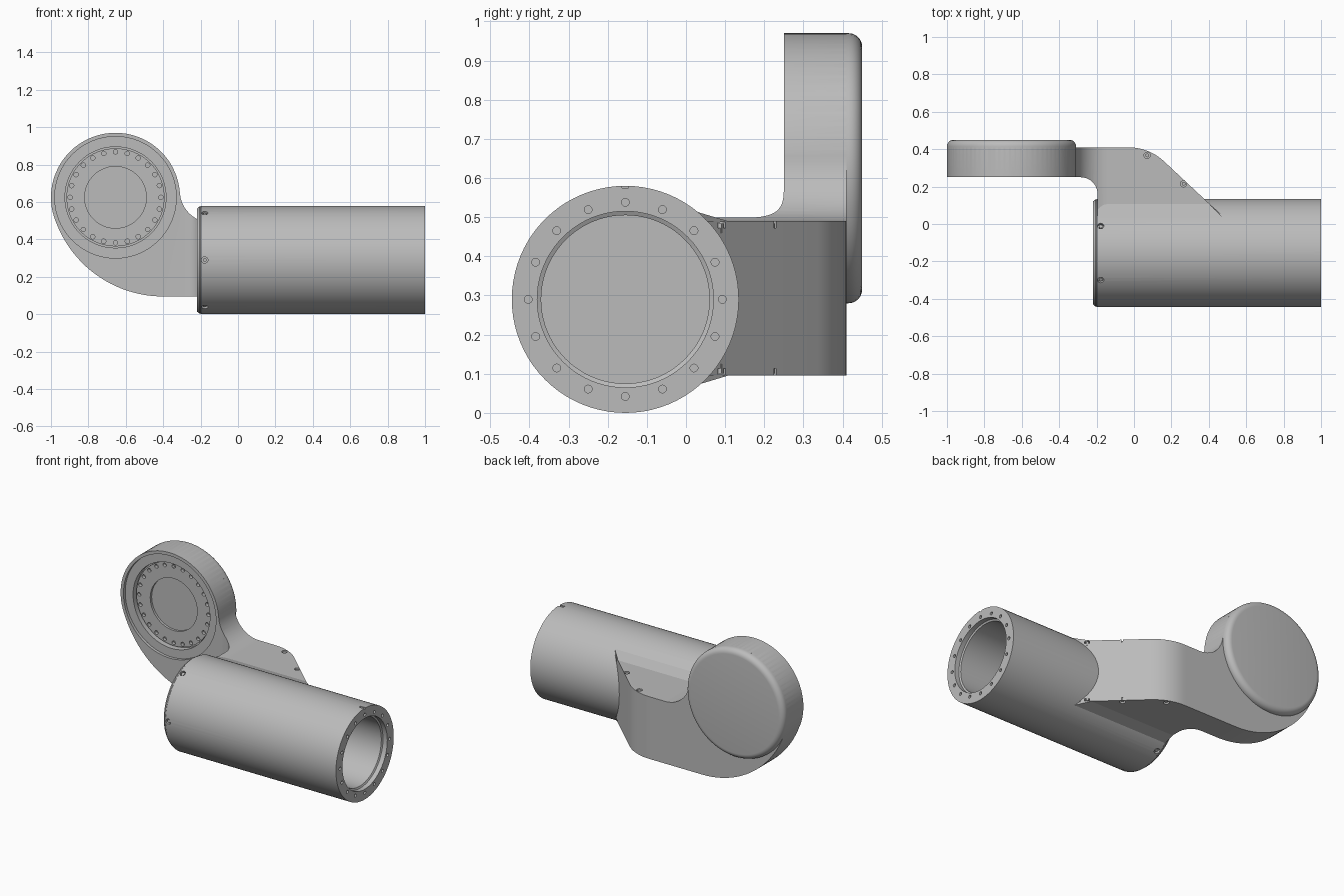
import bpy, bmesh
from math import sin, cos, pi, radians
from mathutils import Vector, Matrix

if "Cube" in bpy.data.objects:
    bpy.data.objects.remove(bpy.data.objects["Cube"])

grey = bpy.data.materials.new("satin_grey")
grey.use_nodes = True
grey.diffuse_color = (0.5, 0.5, 0.5, 1)
grey.node_tree.nodes["Principled BSDF"].inputs["Base Color"].default_value = (0.5, 0.5, 0.5, 1)

TUBE = Vector((0, -0.155, 0.29))     # tube axis runs along x
HUB = Vector((-0.655, 0, 0.625))     # hub axis runs along y
TUBE_R, HUB_R = 0.29, 0.345
BOTTOM, TOP = 0.095, 0.49            # flat faces of the arm
X, Y, Z = Vector((1, 0, 0)), Vector((0, 1, 0)), Vector((0, 0, 1))


def finish(name, bm):
    bmesh.ops.recalc_face_normals(bm, faces=bm.faces)
    mesh = bpy.data.meshes.new(name)
    bm.to_mesh(mesh)
    bm.free()
    mesh.materials.append(grey)
    ob = bpy.data.objects.new(name, mesh)
    bpy.context.collection.objects.link(ob)
    return ob


def activate(ob):
    bpy.ops.object.select_all(action='DESELECT')
    ob.select_set(True)
    bpy.context.view_layer.objects.active = ob


def boolean(ob, tool, operation):
    mod = ob.modifiers.new("cut", 'BOOLEAN')
    mod.object, mod.operation, mod.solver = tool, operation, 'EXACT'
    activate(ob)
    bpy.ops.object.modifier_apply(modifier=mod.name)
    bpy.data.objects.remove(tool)


def smooth(ob):
    activate(ob)
    bpy.ops.object.shade_smooth_by_angle(angle=radians(28))


def lathe(name, profile, axis, side, centre, steps=72):
    """Revolve (radius, along) points about an axis."""
    bm = bmesh.new()
    verts = [bm.verts.new(centre + side * r + axis * a) for r, a in profile]
    edges = [bm.edges.new(pair) for pair in zip(verts, verts[1:])]
    bmesh.ops.spin(bm, geom=verts + edges, cent=centre, axis=axis,
                   angle=2 * pi, steps=steps, use_duplicate=False)
    bmesh.ops.remove_doubles(bm, verts=bm.verts, dist=0.0005)
    return finish(name, bm)


def prism(name, points, start, end, place):
    """Extrude a 2D outline; place(u, v, w) gives the 3D point."""
    bm = bmesh.new()
    a = [bm.verts.new(place(u, v, start)) for u, v in points]
    b = [bm.verts.new(place(u, v, end)) for u, v in points]
    bm.faces.new(a)
    bm.faces.new(b)
    for i in range(len(a)):
        j = (i + 1) % len(a)
        bm.faces.new((a[i], a[j], b[j], b[i]))
    return finish(name, bm)


def arc(cx, cy, r, a0, a1, n=12):
    angles = [radians(a0 + (a1 - a0) * i / n) for i in range(n + 1)]
    return [(cx + r * cos(t), cy + r * sin(t)) for t in angles]


def rods(name, spots, radius, low, high, sides=14):
    """Short cylinders spanning low..high along each spot's outward direction."""
    bm = bmesh.new()
    for point, direction in spots:
        turn = direction.to_track_quat('Z', 'Y').to_matrix().to_4x4()
        mid = Matrix.Translation(point + direction * (low + high) / 2)
        bmesh.ops.create_cone(bm, cap_ends=True, segments=sides, radius1=radius,
                              radius2=radius, depth=high - low, matrix=mid @ turn)
    return finish(name, bm)


def box(name, centre, size):
    bm = bmesh.new()
    bmesh.ops.create_cube(bm, size=1, matrix=Matrix.Translation(centre) @ Matrix.Diagonal((*size, 1)))
    return finish(name, bm)


def screws(ob, name, spots):
    boolean(ob, rods("hole_cutter", spots, 0.017, -0.018, 0.02), 'DIFFERENCE')
    smooth(rods(name, spots, 0.011, -0.03, -0.006, 6))


# Hollow tube with a closed, chamfered left end and a stepped mouth
tube = lathe("tube", [(0, -0.22), (0.275, -0.22), (0.287, -0.205), (0.287, -0.2),
                      (TUBE_R, -0.197), (TUBE_R, 1), (0.225, 1), (0.225, 0.97),
                      (0.215, 0.965), (0.215, -0.18), (0, -0.18)], X, Z, TUBE, 80)


def around(count, u, v, start=0):
    return [u * cos(start + 2 * pi * i / count) + v * sin(start + 2 * pi * i / count)
            for i in range(count)]


mouth = [(TUBE + X + d * 0.248, X) for d in around(16, Y, Z)]
boolean(tube, rods("hole_cutter", mouth, 0.01, -0.03, 0.02), 'DIFFERENCE')
boolean(tube, box("notch_cutter", TUBE + X * 0.985 + Z * TUBE_R, (0.04, 0.016, 0.012)), 'DIFFERENCE')
tube_spots = [(TUBE - X * 0.178 + d * TUBE_R, d) for d in around(6, Y, Z)[1:]]
screws(tube, "tube_screws", tube_spots)
smooth(tube)

# Round hub with a rounded back and a stepped, recessed front
hub = lathe("hub", [(0, 0.45)] + arc(HUB_R - 0.035, 0.415, 0.035, 90, 0, 6) +
            [(HUB_R, 0.25), (0.325, 0.25), (0.325, 0.268), (0.27, 0.268), (0.27, 0.305),
             (0.262, 0.305), (0.262, 0.29), (0.165, 0.29), (0.165, 0.305), (0, 0.305)],
            Y, X, HUB, 80)
flange = [(HUB + Y * 0.29 + d * 0.243, -Y) for d in around(24, X, Z)]
boolean(hub, rods("hole_cutter", flange, 0.012, -0.02, 0.01), 'DIFFERENCE')
boolean(hub, box("notch_cutter", HUB + Y * 0.265 + Z * HUB_R, (0.016, 0.035, 0.012)), 'DIFFERENCE')
hub_spots = [(HUB + Y * 0.375 + d * HUB_R, d) for d in around(5, X, Z, radians(36))[:3]]
screws(hub, "hub_screws", hub_spots)
smooth(hub)

# Arm: plan outline crossed with the front outline
plan = ([(-1.1, 0.41), (-0.04, 0.41)] + arc(-0.03, 0.13, 0.28, 88, 47, 10) +
        [(0.54, -0.02), (-0.195, -0.02)] + arc(-0.285, 0.16, 0.09, 0, 90, 10) + [(-1.1, 0.25)])
front = (arc(-0.4, 0.707, 0.612, 270, 197.2, 24) + arc(HUB.x, HUB.z, HUB_R, 197, 4, 40) +
         arc(-0.141, 0.66, 0.17, 180, 270, 14) + [(0.6, TOP), (0.6, BOTTOM)])
arm = prism("arm", plan, 0, 1.1, lambda u, v, w: (u, v, w))
boolean(arm, prism("outline_cutter", front, -0.2, 0.6, lambda u, v, w: (u, w, v)), 'INTERSECT')
boolean(arm, rods("tube_cutter", [(TUBE, X)], 0.27, -0.5, 1.2, 64), 'DIFFERENCE')
boolean(arm, rods("hub_cutter", [(HUB, Y)], 0.335, 0, 0.8, 80), 'DIFFERENCE')
arm_spots = [(Vector((x, y, z)), d) for x, y in ((0.07, 0.367), (0.265, 0.215), (0.415, 0.085))
             for z, d in ((TOP, Z), (BOTTOM, -Z))]
screws(arm, "arm_screws", arm_spots)
smooth(arm)

# Sloping webs that blend the arm into the tube, above and below
for name, flip in (("upper_web", 1), ("lower_web", -1)):
    mid = (TOP + BOTTOM) / 2
    shape = [(0.11, TOP - mid - 0.001), (0.025, 0.222), (0.035, 0.19)]
    web = prism(name, shape, -0.195, 0.51,
                lambda u, v, w: (w - (u if w > 0 else 0), u, mid + flip * v))
    smooth(web)
